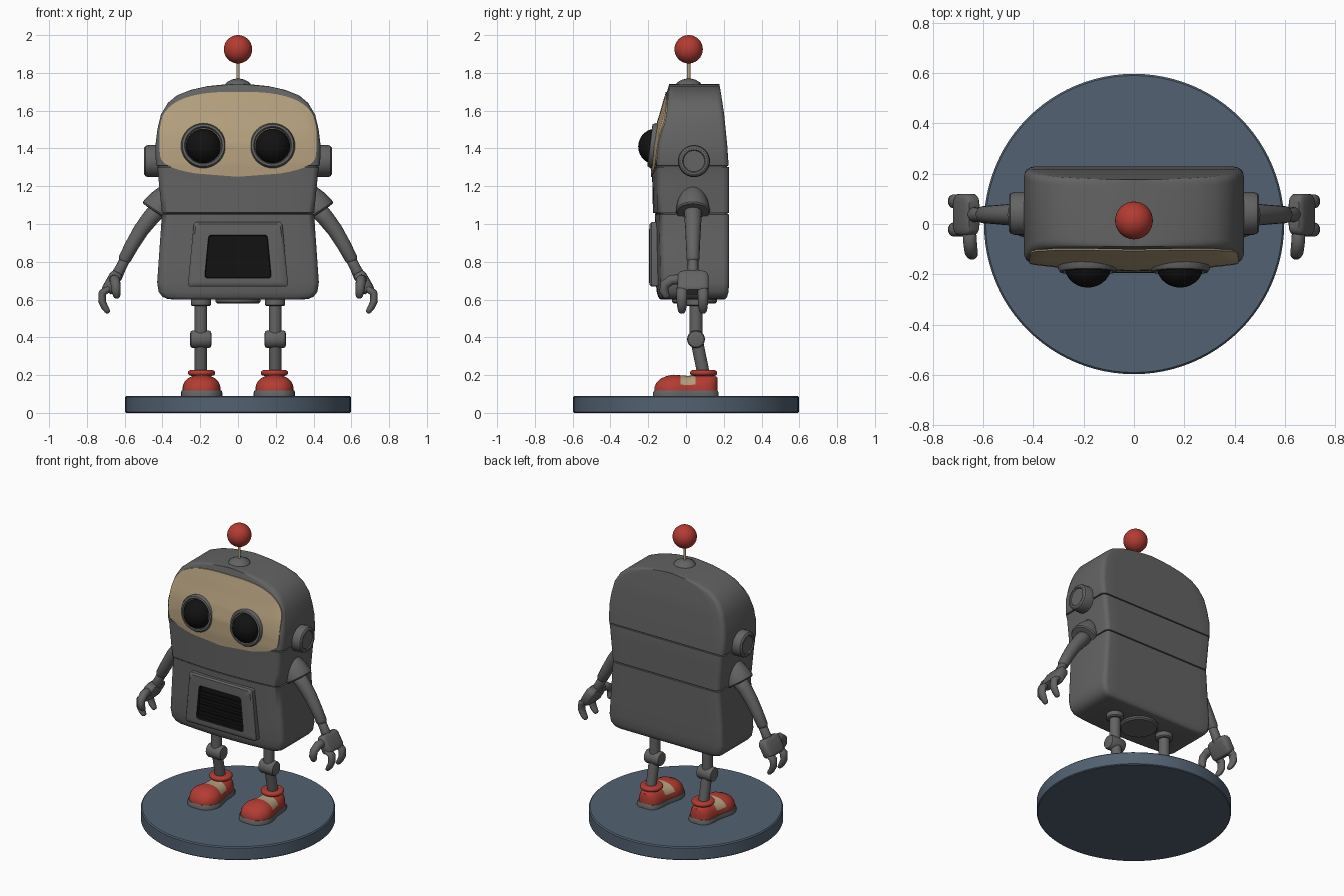
import bpy, bmesh, math
from mathutils import Vector

if "Cube" in bpy.data.objects:
    bpy.data.objects.remove(bpy.data.objects["Cube"])

def material(name, rgb):
    m = bpy.data.materials.new(name)
    m.diffuse_color = (*rgb, 1)
    m.use_nodes = True
    m.node_tree.nodes["Principled BSDF"].inputs["Base Color"].default_value = m.diffuse_color
    return m

GREY = material("body grey", (0.125, 0.125, 0.125))
TAN = material("face tan", (0.46, 0.35, 0.21))
RED = material("red", (0.45, 0.045, 0.033))
BLACK = material("black", (0.006, 0.006, 0.006))
BLUE = material("base blue", (0.085, 0.12, 0.165))

def make(name, rings, mats, mirror=False, caps=True, rule=None, angle=35):
    """Skin a list of closed rings; optionally make a mirrored twin."""
    for side in ((1, -1) if mirror else (1,)):
        bm = bmesh.new()
        vs = [[bm.verts.new((p[0] * side, p[1], p[2])) for p in r] for r in rings]
        n = len(rings[0])
        for a, b in zip(vs, vs[1:]):
            for i in range(n):
                bm.faces.new((a[i], a[(i + 1) % n], b[(i + 1) % n], b[i]))
        if caps:
            for r in (vs[0], vs[-1]):
                if (r[0].co - r[n // 2].co).length > 1e-4:
                    bm.faces.new(r)
        bmesh.ops.remove_doubles(bm, verts=bm.verts, dist=1e-5)
        bmesh.ops.recalc_face_normals(bm, faces=bm.faces)
        if rule:
            for f in bm.faces:
                f.material_index = rule(f.calc_center_median())
        me = bpy.data.meshes.new(name)
        bm.to_mesh(me)
        bm.free()
        for m in mats:
            me.materials.append(m)
        me.shade_smooth()
        me.set_sharp_from_angle(angle=math.radians(angle))
        label = name + ("_right" if side > 0 else "_left") * mirror
        bpy.context.collection.objects.link(bpy.data.objects.new(label, me))

def lathe(name, profile, mat, loc, axis=(0, 0, 1), n=32, mirror=False):
    """Spin (radius, height) points about an axis through loc."""
    q = Vector(axis).to_track_quat('Z', 'Y')
    rings = [[Vector(loc) + q @ Vector((r * math.cos(t), r * math.sin(t), h))
              for t in (2 * math.pi * i / n for i in range(n))] for r, h in profile]
    make(name, rings, [mat], mirror)

def tube(name, path, radii, mat, ref=(0, 1, 0), flat=1.0, n=16):
    """Mirrored round tube along a path with rounded ends."""
    pts = [Vector(p) for p in path]
    rings = []
    for i, (p, r) in enumerate(zip(pts, radii)):
        d = (pts[min(i + 1, len(pts) - 1)] - pts[max(i - 1, 0)]).normalized()
        u = d.cross(Vector(ref)).normalized()
        v = d.cross(u)
        ends = [(1, 0)]
        if i == 0:
            ends = [(0.6, -0.5), (1, 0)]
        if i == len(pts) - 1:
            ends = [(1, 0), (0.75, 0.5), (0.35, 0.7)]
        for k, o in ends:
            rings.append([p + d * o * r + (u * math.cos(t) * flat + v * math.sin(t)) * r * k
                          for t in (2 * math.pi * j / n for j in range(n))])
    make(name, rings, [mat], True, angle=50)

def ball(r, h=None, steps=14):
    h = h or r
    return [(r * math.sin(math.pi * i / steps), -h * math.cos(math.pi * i / steps))
            for i in range(steps + 1)]

# Body shell: height, half width, front y, back y
BODY = [(.600, .34, -.13, .20), (.604, .375, -.14, .21), (.615, .40, -.148, .218),
        (.64, .42, -.155, .225), (.69, .428, -.16, .228), (1.05, .403, -.165, .228),
        (1.06, .403, -.175, .228), (1.28, .425, -.18, .228), (1.32, .435, -.182, .225),
        (1.42, .437, -.178, .218), (1.5, .427, -.16, .21), (1.58, .408, -.135, .202),
        (1.64, .372, -.118, .193), (1.68, .325, -.106, .187), (1.71, .25, -.098, .182),
        (1.73, .16, -.092, .178), (1.738, .08, -.09, .177), (1.741, .02, -.09, .177)]

def body_at(z):
    for a, b in zip(BODY, BODY[1:]):
        if z <= b[0]:
            t = max(0, (z - a[0]) / (b[0] - a[0]))
            return [a[i] + (b[i] - a[i]) * t for i in (1, 2, 3)]
    return BODY[-1][1:]

def corner(x, w):
    r = min(.03, w * .5)
    e = min(max(abs(x) - (w - r), 0), r)
    return r - math.sqrt(r * r - e * e)

def front_y(x, z):
    w, f, b = body_at(z)
    return f + .03 * (x / .43) ** 2 + corner(x, w)

rows = [(r[0], 0) for r in BODY] + [(z, 0) for z in (.8, .92, 1.15, 1.22, 1.37, 1.46, 1.54, 1.61)]
for z in (1.055, 1.305):  # seam grooves
    rows += [(z - .004, 0), (z - .002, .008), (z + .002, .008), (z + .004, 0)]
rings = []
for z, inset in sorted(rows):
    w, f, b = body_at(z)
    r = min(.03, w * .5)
    right = [(w - r) * k / 6 for k in range(1, 7)] + [w - r + r * math.sin(math.pi / 8 * k) for k in range(1, 5)]
    xs = [-x for x in reversed(right)] + [0] + right
    k = 1 - inset / w
    rings.append([(x * k, front_y(x, z) + inset, z) for x in xs] +
                 [(x * k, b - corner(x, w) - inset, z) for x in reversed(xs)])
make("body_shell", rings, [GREY], angle=40)

# Face plate following the front of the head
def face_point(t, k, off):
    c, s = math.cos(t), math.sin(t)
    e = 2.7 if s >= 0 else 8
    x = .415 * math.copysign(abs(c) ** (2 / e), c)
    v = math.copysign(abs(s) ** (2 / e), s)
    dz = .225 * v + (.06 * (x / .415) ** 2 * -v if s < 0 else 0)
    x, z = x * k, 1.475 + dz * k
    return (x, front_y(x, z) + off, z)

ts = [2 * math.pi * i / 80 for i in range(80)]
make("face_plate", [[face_point(t, 1, .004) for t in ts]] +
     [[face_point(t, 1 - i / 16, -.006) for t in ts] for i in range(17)], [TAN], caps=False)

# Eyes
lathe("eye_ring", [(.119, 0), (.119, .045), (.112, .058), (.1, .06), (.094, .05), (.094, 0)],
      GREY, (.183, -.132, 1.41), (0, -1, .12), 40, True)
lathe("eye", ball(.094, .09), BLACK, (.183, -.163, 1.41), (0, -1, 0), 36, True)

# Chest panel with recessed dark screen and slats
def trapezoid(top, bottom, z1, z0, y, r=.015):
    pts = []
    for cx, cz, a in ((top - r, z1 - r, 0), (-top + r, z1 - r, 90),
                      (-bottom + r, z0 + r, 180), (bottom - r, z0 + r, 270)):
        for i in range(4):
            t = math.radians(a + 30 * i)
            pts.append((cx + r * math.cos(t), y, cz + r * math.sin(t)))
    return pts
make("chest_panel", [trapezoid(.235, .265, 1.01, .668, -.14),
     trapezoid(.235, .265, 1.01, .668, -.183), trapezoid(.225, .254, 1.0, .678, -.193),
     trapezoid(.195, .215, .965, .69, -.195), trapezoid(.157, .176, .942, .713, -.195),
     trapezoid(.155, .172, .938, .716, -.178)], [GREY, BLACK],
     rule=lambda c: int(abs(c.x) < .18 and c.y > -.19 and .714 < c.z < .94 and c.y < -.17))
for i in range(4):
    z = .755 + i * .045
    w = .168 - (z - .716) * .07
    make("screen_slat_%d" % (i + 1), [trapezoid(w, w, z + .012, z - .012, y, .005)
                                      for y in (-.175, -.185)], [BLACK])

# Antenna
lathe("antenna_base", [(.075, -.02), (.072, .005), (.06, .022), (.035, .036), (.014, .041), (0, .042)],
      GREY, (0, .014, 1.728))
lathe("antenna_rod", [(.009, 0), (.009, .12)], TAN, (0, .014, 1.75), n=16)
lathe("antenna_ball", ball(.075, steps=20), RED, (0, .014, 1.925), n=40)

# Ears and shoulders
lathe("ear", [(.085, 0), (.085, .075), (.08, .09), (.07, .097), (.06, .097), (.056, .09), (0, .09)],
      GREY, (.40, .042, 1.333), (1, 0, 0), mirror=True)
lathe("shoulder", [(.045, -.01), (.062, .01), (.08, .06), (.09, .11), (.09, .122), (.084, .13),
                   (.06, .132), (0, .125)], GREY, (.36, .036, 1.17), (.55, 0, -.835), mirror=True)

# Arms and hands
tube("arm", [(.42, .037, 1.08), (.465, .037, 1.03), (.515, .037, .965), (.56, .037, .89),
             (.60, .037, .815)], [.048, .045, .041, .037, .034], GREY)
tube("forearm", [(.595, .037, .82), (.62, .037, .77), (.645, .037, .72)], [.028, .028, .032], GREY)
d, p = Vector((.5, 0, -.866)), Vector((.866, 0, .5))
rings = []
for h, k in ((-.062, .7), (-.052, .9), (-.035, 1), (.04, 1), (.052, .9), (.057, .75)):
    ring = []
    for i in range(24):
        c, s = math.cos(i * math.pi / 12), math.sin(i * math.pi / 12)
        a, b = math.copysign(abs(c) ** .45, c), math.copysign(abs(s) ** .45, s)
        ring.append(Vector((.667, .037, .69)) + d * h + p * (.034 * a * k) + Vector((0, .083 * b * k, 0)))
    rings.append(ring)
make("palm", rings, [GREY], True)
for name, y in (("front_finger", -.022), ("rear_finger", .09)):
    tube(name, [(.685, y, .66), (.718, y, .635), (.72, y, .59), (.705, y, .558), (.692, y, .54)],
         [.028, .028, .027, .024, .02], GREY, flat=.75)
tube("thumb", [(.655, -.03, .705), (.652, -.075, .705), (.648, -.112, .68), (.645, -.118, .645),
               (.642, -.105, .62)], [.027, .027, .026, .024, .019], GREY, (1, 0, 0))

# Hips, legs and knees
lathe("hip_disc", [(.11, -.03), (.12, -.022), (.12, .02)], GREY, (0, .045, .61), n=40)
lathe("leg_flange", [(.045, -.045), (.053, -.038), (.053, -.008), (.045, .01)], GREY,
      (.197, .053, .61), mirror=True)
lathe("upper_leg", [(.034, 0), (.034, .2)], GREY, (.197, .053, .39), mirror=True)
lathe("knee", [(.032, -.056), (.042, -.053), (.047, -.042), (.047, .042), (.042, .053), (.032, .056)],
      GREY, (.197, .053, .39), (1, 0, 0), mirror=True)
lathe("lower_leg", [(.033, 0), (.033, .2)], GREY, (.197, .057, .38), (0, .035, -.17), mirror=True)

# Shoes: y, half width, height
SHOE = [(-.168, .03, .02), (-.158, .056, .045), (-.135, .08, .068), (-.1, .098, .083),
        (-.065, .102, .089), (-.03, .095, .086), (.01, .084, .083), (.05, .078, .086),
        (.09, .076, .09), (.125, .07, .09), (.15, .056, .086), (.166, .03, .075)]
half = [math.pi * i / 18 for i in range(19)]
make("shoe", [[(.193 + w * math.copysign(abs(math.cos(t)) ** .9, math.cos(t)), y,
                .113 + h * math.sin(t) ** .8) for t in half] for y, w, h in SHOE],
     [RED, TAN], True, rule=lambda c: int(-.03 < c.y < .05 and c.z > .152), angle=50)
foot = [(w + .008, y * 1.04) for y, w, h in SHOE]
foot = foot + [(-x, y) for x, y in reversed(foot)]
make("shoe_sole", [[(.193 + x * k, y * k, z) for x, y in foot]
                   for z, k in ((.085, 1), (.108, 1), (.118, .96))], [GREY], True)
lathe("shoe_collar", [(.05, -.018)] + [(.057 + .015 * math.cos(a), .015 * math.sin(a)) for a in
      (math.radians(x) for x in range(-90, 91, 30))] + [(.03, .012)], RED, (.193, .093, .212), mirror=True)

# Display base
lathe("base_disc", [(.592, 0), (.597, .005), (.597, .083), (.59, .09)], BLUE, (0, 0, 0), n=96)
